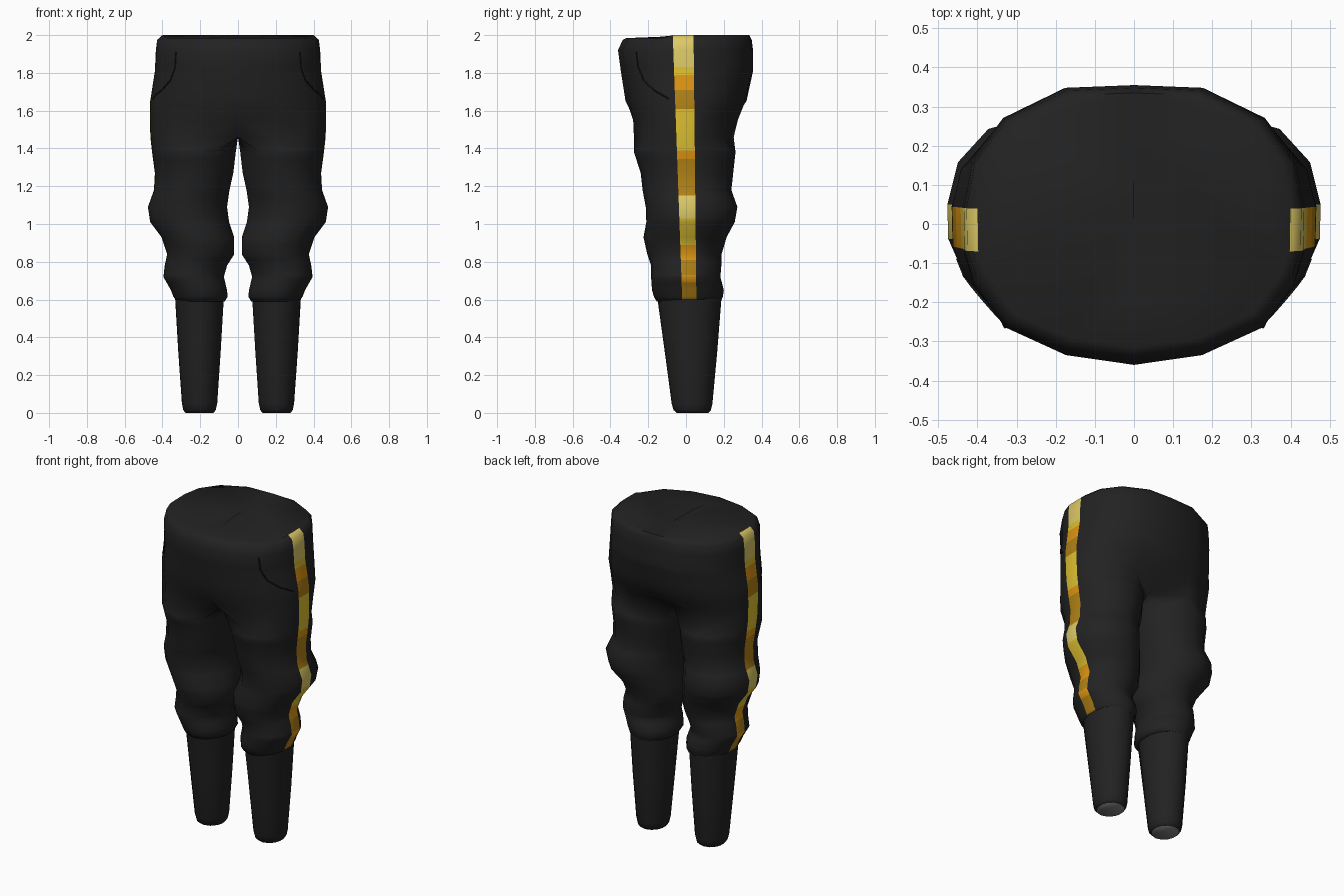
import bpy, bmesh
from mathutils import Vector
from mathutils.bvhtree import BVHTree

if "Cube" in bpy.data.objects:
    bpy.data.objects.remove(bpy.data.objects["Cube"])


def mat(name, r, g, b):
    m = bpy.data.materials.new(name)
    m.diffuse_color = (r, g, b, 1)
    m.use_nodes = True
    m.node_tree.nodes["Principled BSDF"].inputs["Base Color"].default_value = m.diffuse_color
    return m


black = mat("black cloth", .016, .016, .016)
pale = mat("pale gold", .72, .58, .13)
yellow = mat("yellow gold", .72, .52, .03)
orange = mat("orange gold", .72, .30, .006)
dark = mat("dark gold", .44, .22, .007)
grey = mat("grey opening", .2, .2, .2)
seam = mat("seam black", .009, .009, .009)

# unit cross-sections: front centre -> outer side -> back centre -> inner side
HIP = [(0, -1), (.4, -.93), (.76, -.73), (.94, -.42), (.995, None), (1, None),
       (.95, .44), (.76, .76), (.4, .98), (0, 1), (0, .6), (0, .2), (0, -.2), (0, -.6)]
LEG = [(-.52, -.86), (0, -1), (.5, -.88), (.85, -.55), (.99, None), (1, None),
       (.87, .53), (.5, .88), (0, 1), (-.52, .86), (-.87, .5), (-1, .18), (-1, -.18), (-.87, -.5)]


def ring(z, xi, xo, yf, yb, hip=None):
    """One cross-section; hip = how far the centre seam reaches, None for a leg."""
    cy, ry = (yf + yb) / 2, (yb - yf) / 2
    k = (z - .6) / 1.4
    stripe = {4: -.02 - .05 * k, 5: .055 - .015 * k}
    out = []
    for i, (u, v) in enumerate(LEG if hip is None else HIP):
        x = xo * u if hip is not None else (xi + xo) / 2 + (xo - xi) / 2 * u
        if hip is not None and u == 0:
            v *= hip
        y = stripe[i] if v is None else cy + ry * v
        out.append((x, y, z - (.015 if z > 1.99 and y < -.1 else 0)))
    return out


def loft(bm, rings):
    rows = [[bm.verts.new(p) for p in r] for r in rings]
    n = len(rows[0])
    for a, b in zip(rows, rows[1:]):
        for i in range(n):
            j = (i + 1) % n
            q = (a[i], b[i], b[j], a[j])
            if all(abs(v.co.x) < 1e-5 for v in q):
                continue                      # no wall inside the hips
            bm.faces.new(q).material_index = 1 if i == 4 else 0
    top = bm.faces.new(rows[0])
    bottom = bm.faces.new(rows[-1][::-1])
    return top, bottom


def finish(name, bm, mats, angle):
    me = bpy.data.meshes.new(name)
    bm.to_mesh(me)
    bm.free()
    ob = bpy.data.objects.new(name, me)
    bpy.context.collection.objects.link(ob)
    for m in mats:
        me.materials.append(m)
    bpy.ops.object.select_all(action='DESELECT')
    ob.select_set(True)
    bpy.context.view_layer.objects.active = ob
    bpy.ops.object.shade_smooth_by_angle(angle=angle)
    mirror(ob)
    return ob


def mirror(ob):
    m = ob.modifiers.new("mirror", 'MIRROR')
    m.use_axis[0] = True


# trousers: z, inner x, outer x, front y, back y, centre seam reach
rows = [(2.0, 0, .40, -.315, .335, 1), (1.975, 0, .428, -.335, .348, 1),
        (1.92, 0, .435, -.36, .355, 1), (1.81, 0, .44, -.345, .355, 1),
        (1.65, 0, .465, -.32, .32, 1), (1.55, 0, .466, -.30, .28, .9),
        (1.46, 0, .464, -.295, .258, .5),
        (1.38, .012, .455, -.275, .262), (1.27, .025, .44, -.24, .25),
        (1.18, .045, .445, -.23, .24), (1.09, .058, .477, -.213, .272),
        (1.01, .047, .465, -.21, .258), (.93, .02, .405, -.225, .215),
        (.84, .02, .375, -.205, .188), (.78, .058, .388, -.185, .187),
        (.72, .075, .395, -.185, .182), (.65, .058, .355, -.18, .20),
        (.615, .055, .342, -.17, .195), (.59, .07, .325, -.155, .185)]
bm = bmesh.new()
loft(bm, [ring(*r) for r in rows])
tree = BVHTree.FromBMesh(bm)

# side stripe bands: lower edge, material slot
bands = [(1.83, 1), (1.79, 2), (1.71, 3), (1.61, 4), (1.39, 2), (1.345, 3), (1.15, 4),
         (1.03, 1), (.89, 2), (.81, 3), (.73, 4), (.69, 3), (0, 4)]
for z, _ in bands[:-1]:
    bmesh.ops.bisect_plane(bm, geom=bm.verts[:] + bm.edges[:] + bm.faces[:],
                           plane_co=(0, 0, z), plane_no=(0, 0, 1), dist=1e-4)
for f in bm.faces:
    if f.material_index:
        zc = f.calc_center_median().z
        f.material_index = next(s for z, s in bands if zc > z)
finish("trousers", bm, [black, pale, yellow, orange, dark], 1.1)

# tapered lower legs with grey soles
low = [(.61, .075, .333, -.152, .188), (.32, .092, .316, -.112, .165),
       (.05, .11, .297, -.076, .14), (.015, .118, .29, -.066, .132), (0, .13, .278, -.05, .118)]
bm = bmesh.new()
rings = []
for r in low:
    pts = ring(*r)
    for i, s in ((4, -.18), (5, .18)):        # even spacing, no stripe here
        pts[i] = (pts[i][0], (r[3] + r[4]) / 2 + (r[4] - r[3]) / 2 * s, r[0])
    rings.append(pts)
top, bottom = loft(bm, rings)
for f in bm.faces:
    f.material_index = 0
bottom.material_index = 1
finish("lower_legs", bm, [black, grey], .9)

# pocket seams laid on the surface
path = [(.33, -.265, 1.91), (.335, -.255, 1.83), (.36, -.225, 1.76),
        (.40, -.17, 1.71), (.44, -.085, 1.66)]
cu = bpy.data.curves.new("pocket_seams", 'CURVE')
cu.dimensions = '3D'
cu.bevel_depth = .004
cu.bevel_resolution = 1
sp = cu.splines.new('POLY')
pts = []
for a, b in zip(path, path[1:]):
    pts += [Vector(a).lerp(Vector(b), t / 4) for t in range(4)]
pts.append(Vector(path[-1]))
sp.points.add(len(pts) - 1)
for p, q in zip(sp.points, pts):
    p.co = (*tree.find_nearest(q)[0], 1)
cu.materials.append(seam)
ob = bpy.data.objects.new("pocket_seams", cu)
bpy.context.collection.objects.link(ob)
mirror(ob)
